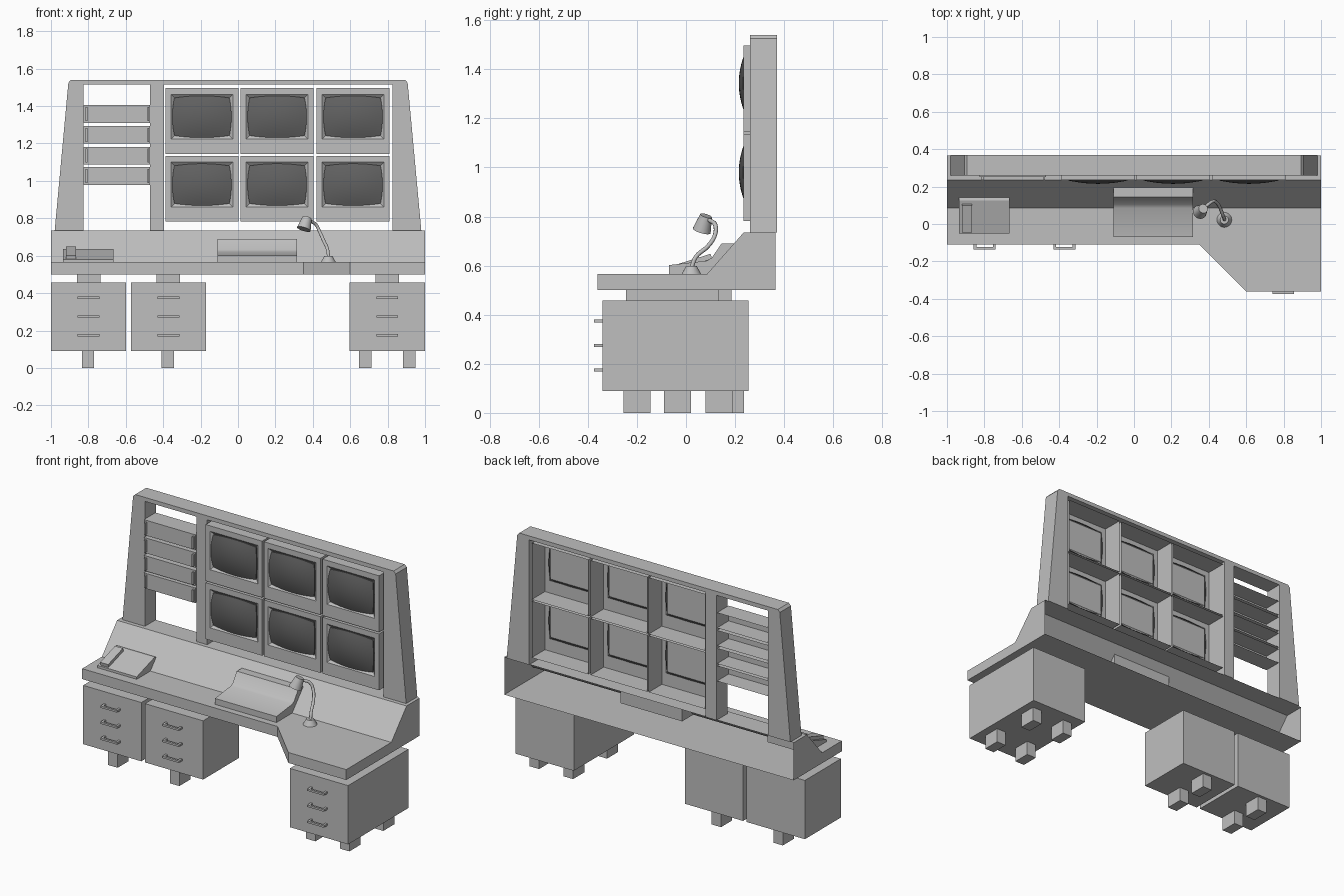
import bpy, bmesh, math
from mathutils import Vector

if "Cube" in bpy.data.objects:
    bpy.data.objects.remove(bpy.data.objects["Cube"], do_unlink=True)


def material(name, value):
    m = bpy.data.materials.new(name)
    m.use_nodes = True
    col = (value, value, value, 1)
    m.diffuse_color = col
    m.node_tree.nodes["Principled BSDF"].inputs["Base Color"].default_value = col
    return m


GREY = material("light grey", 0.52)
DARK = material("dark screen glass", 0.12)


def make(name, bm, mat=GREY, smooth=False, fix=True):
    if fix:
        bmesh.ops.recalc_face_normals(bm, faces=bm.faces[:])
    me = bpy.data.meshes.new(name)
    bm.to_mesh(me)
    bm.free()
    me.materials.append(mat)
    ob = bpy.data.objects.new(name, me)
    bpy.context.collection.objects.link(ob)
    if smooth:
        bpy.ops.object.select_all(action="DESELECT")
        ob.select_set(True)
        bpy.context.view_layer.objects.active = ob
        bpy.ops.object.shade_smooth_by_angle(angle=math.radians(35))
    return ob


def loft(name, loops, caps=(True, True), **kw):
    """Skin a series of closed loops that have equal point counts."""
    bm = bmesh.new()
    rings = [[bm.verts.new(p) for p in loop] for loop in loops]
    n = len(rings[0])
    for a, b in zip(rings, rings[1:]):
        for i in range(n):
            j = (i + 1) % n
            bm.faces.new((a[i], a[j], b[j], b[i]))
    if caps[0]:
        bm.faces.new(rings[0][::-1])
    if caps[1]:
        bm.faces.new(rings[-1])
    return make(name, bm, **kw)


def rect(x0, x1, z0, z1, y):
    return [(x0, y, z0), (x1, y, z0), (x1, y, z1), (x0, y, z1)]


def box(name, x0, x1, y0, y1, z0, z1, open_back=False):
    return loft(name, [rect(x0, x1, z0, z1, y0), rect(x0, x1, z0, z1, y1)],
                (True, not open_back))


def side_profile(name, pts, x0, x1, **kw):
    """Extrude a (y, z) profile along x."""
    return loft(name, [[(x, y, z) for y, z in pts] for x in (x0, x1)], **kw)


def cone(name, base, tip, r0, r1):
    base, tip = Vector(base), Vector(tip)
    q = (tip - base).to_track_quat("Z", "Y")
    circle = [Vector((math.cos(k * math.tau / 20), math.sin(k * math.tau / 20), 0))
              for k in range(20)]
    return loft(name, [[c + q @ (v * r) for v in circle]
                       for c, r in ((base, r0), (tip, r1))], smooth=True)


# Desk shell with a riser, open at the back
LOW, TOP, RISE, BACK = 0.50, 0.565, 0.735, 0.365
front = [(-1, -0.11), (0.35, -0.11), (0.6, -0.36), (1, -0.36)]
bm = bmesh.new()
low = [bm.verts.new((x, y, LOW)) for x, y in front]
top = [bm.verts.new((x, y, TOP)) for x, y in front]
for i in range(3):
    bm.faces.new((low[i], low[i + 1], top[i + 1], top[i]))
left, right = [[bm.verts.new((x, y, z)) for y, z in
                ((0.085, TOP), (0.235, RISE), (BACK, RISE), (BACK, LOW))]
               for x in (-1, 1)]
bm.faces.new(top + [right[0], left[0]])
for i in range(2):
    bm.faces.new((left[i], right[i], right[i + 1], left[i + 1]))
bm.faces.new(low[::-1] + [left[3], right[3]])
bm.faces.new([low[0], top[0]] + left)
bm.faces.new([top[3], low[3]] + right[::-1])
make("desk", bm)


# Drawer pedestals with neck, feet and handles
def pedestal(name, x0, y0, neck, feet):
    x1, mid = x0 + 0.402, x0 + 0.201
    box(name + "_cabinet", x0, x1, y0, 0.255, 0.09, 0.457)
    box(name + "_neck", mid - 0.063, mid + 0.063, neck[0], neck[1], 0.457, 0.50)
    for fx, fy in feet:
        box(name + "_foot", fx - 0.033, fx + 0.033, fy, fy + 0.11, 0, 0.09)
    for z in (0.175, 0.275, 0.375):
        box(name + "_handle_bar", mid - 0.058, mid + 0.058,
            y0 - 0.035, y0 - 0.022, z - 0.006, z + 0.006)
        for s in (-1, 1):
            c = mid + s * 0.051
            box(name + "_handle_post", c - 0.007, c + 0.007,
                y0 - 0.025, y0, z - 0.006, z + 0.006)


for name, x in (("right_outer", -1.0), ("right_inner", -0.573)):
    pedestal(name, x, -0.10, (-0.03, 0.185),
             [(x + 0.198, y) for y in (-0.09, 0.127)])
pedestal("left", 0.597, -0.34, (-0.245, 0.135),
         [(x, y) for x in (0.68, 0.915) for y in (-0.255, 0.08)])

# Wall frame
F0, F1 = 0.26, 0.37
for side, s in (("right", -1), ("left", 1)):
    outline = [(0.825, RISE), (0.98, RISE), (0.907, 1.525), (0.893, 1.54), (0.825, 1.54)]
    loft(side + "_frame_post", [[(s * x, y, z) for x, z in outline] for y in (F0, F1)])
box("frame_top_beam", -0.825, 0.825, F0, F1, 1.515, 1.54)
box("frame_inner_post", -0.47, -0.395, F0, F1, RISE, 1.515)


# Monitors: open-backed housings with recessed bulging screens
def monitor(x0, z0, w=0.39, h=0.352):
    x1, z1 = x0 + w, z0 + h
    a, b, c, d = x0 + 0.03, x1 - 0.03, z0 + 0.078, z1 - 0.034
    g = 0.02
    loft("monitor_housing", [rect(x0, x1, z0, z1, 0.365), rect(x0, x1, z0, z1, 0.235),
                             rect(a, b, c, d, 0.235),
                             rect(a + g, b - g, c + g, d - g, 0.252)], (False, True),
         fix=False)
    bm = bmesh.new()
    n = 12
    cx, cz = (a + b) / 2, (c + d) / 2
    hw, hh = (b - a) / 2 - 0.007, (d - c) / 2 - 0.008
    grid = []
    for i in range(n + 1):
        u = 2 * i / n - 1
        row = []
        for j in range(n + 1):
            v = 2 * j / n - 1
            row.append(bm.verts.new((cx + hw * u * (1 - 0.07 * v * v),
                                     0.247 - 0.032 * (1 - 0.55 * u * u) * (1 - 0.65 * v * v),
                                     cz + hh * v * (1 - 0.10 * u * u))))
        grid.append(row)
    for i in range(n):
        for j in range(n):
            bm.faces.new((grid[i][j], grid[i + 1][j], grid[i + 1][j + 1], grid[i][j + 1]))
    # rim running back to the recess
    rim = [e for e in bm.edges if e.is_boundary]
    new = bmesh.ops.extrude_edge_only(bm, edges=rim)["geom"]
    for v in new:
        if isinstance(v, bmesh.types.BMVert):
            v.co.y = 0.2515
    make("monitor_screen", bm, DARK, smooth=True)


for x in (-0.388, 0.014, 0.420):
    for z in (0.782, 1.145):
        monitor(x, z)

# Rack units with end grips
for z in (0.978, 1.087, 1.199, 1.31):
    box("rack_unit", -0.825, -0.47, 0.25, 0.365, z, z + 0.095, open_back=True)
    for x in (-0.81, -0.48):
        box("rack_grip", x - 0.005, x + 0.005, 0.235, 0.25, z + 0.01, z + 0.085)

# Telephone
side_profile("telephone_body", [(-0.05, TOP), (-0.05, 0.58), (0.125, 0.635),
                                (0.145, 0.63), (0.145, TOP)], -0.935, -0.665)
side_profile("telephone_handset", [(-0.042, 0.58), (-0.046, 0.602),
                                   (0.10, 0.648), (0.107, 0.625)], -0.92, -0.865)

# Control console
side_profile("control_console", [(-0.07, TOP), (-0.07, 0.602), (0.085, 0.62), (0.105, 0.632),
                                 (0.145, 0.69), (0.195, 0.69), (0.195, TOP)],
             -0.11, 0.315, smooth=True)

# Desk lamp
cone("lamp_base", (0.483, 0.022, TOP), (0.483, 0.022, 0.598), 0.04, 0.022)
path = [(0.485, 0.022, 0.59), (0.478, 0.04, 0.635), (0.458, 0.09, 0.68),
        (0.438, 0.118, 0.725), (0.415, 0.118, 0.768), (0.385, 0.095, 0.785)]
curve = bpy.data.curves.new("lamp_arm", "CURVE")
curve.dimensions = "3D"
curve.bevel_depth = 0.009
curve.bevel_resolution = 2
curve.resolution_u = 6
curve.use_fill_caps = True
spline = curve.splines.new("BEZIER")
spline.bezier_points.add(len(path) - 1)
for p, co in zip(spline.bezier_points, path):
    p.co = co
    p.handle_left_type = p.handle_right_type = "AUTO"
curve.materials.append(GREY)
bpy.context.collection.objects.link(bpy.data.objects.new("lamp_arm", curve))
cone("lamp_shade", (0.352, 0.064, 0.742), (0.37, 0.082, 0.803), 0.038, 0.025)
